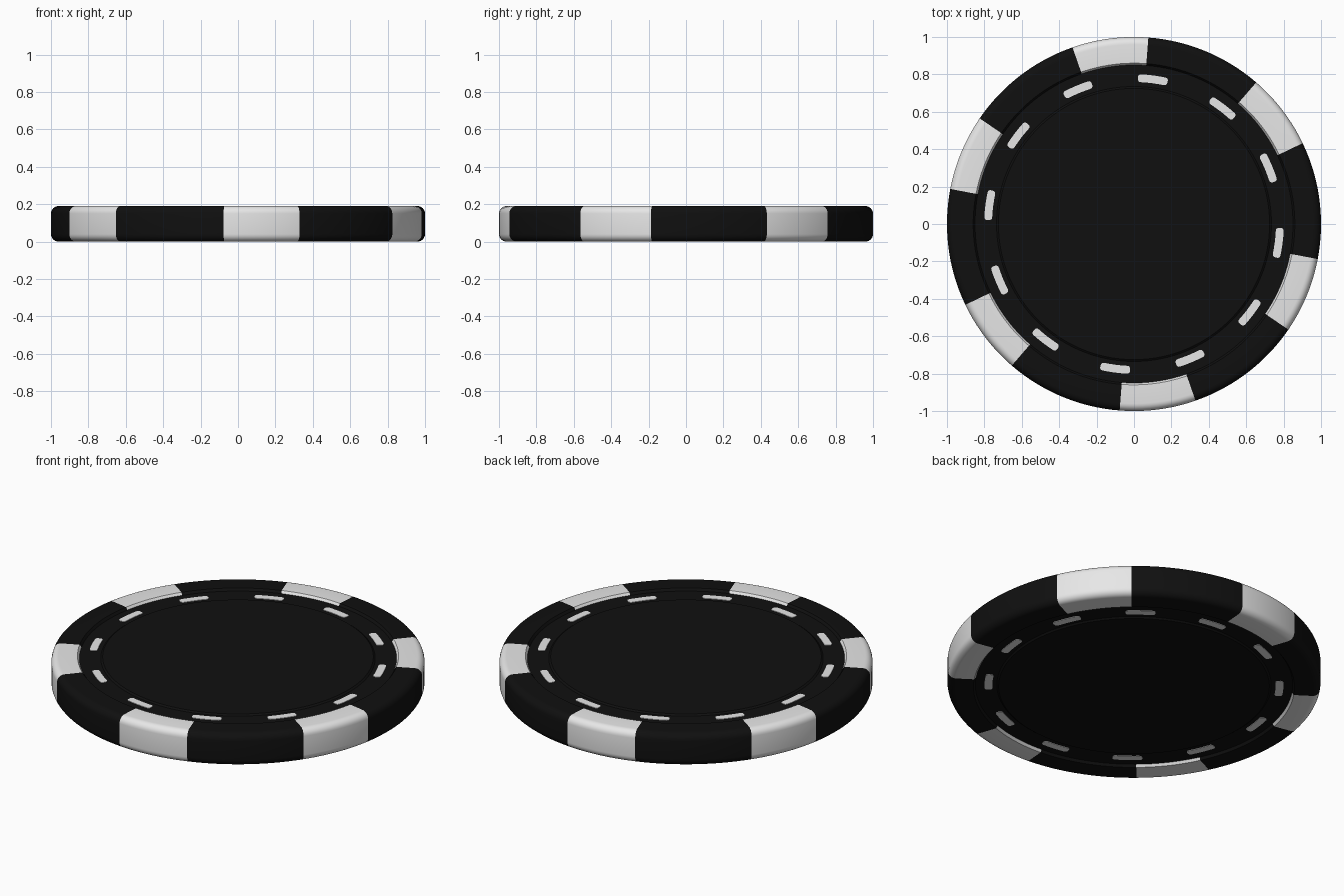
import bpy, bmesh, math

if "Cube" in bpy.data.objects:
    bpy.data.objects.remove(bpy.data.objects["Cube"])

H = 0.19          # chip thickness
MID = H / 2
SPOT_C, SPOT_HALF = 37.4, 11.8   # edge spot centre and half width, degrees


def material(name, c):
    m = bpy.data.materials.new(name)
    m.diffuse_color = (c, c, c, 1)
    m.use_nodes = True
    m.node_tree.nodes["Principled BSDF"].inputs["Base Color"].default_value = m.diffuse_color
    return m


black = material("black clay", 0.005)
white = material("white clay", 0.8)


def finish(name, bm, mats):
    bmesh.ops.recalc_face_normals(bm, faces=bm.faces)
    me = bpy.data.meshes.new(name)
    bm.to_mesh(me)
    bm.free()
    ob = bpy.data.objects.new(name, me)
    bpy.context.collection.objects.link(ob)
    for m in mats:
        me.materials.append(m)
    bpy.ops.object.select_all(action='DESELECT')
    ob.select_set(True)
    bpy.context.view_layer.objects.active = ob
    bpy.ops.object.shade_smooth_by_angle(angle=math.radians(35))
    return ob


# Chip body: upper half profile (radius, height), mirrored for the underside
R = 0.04
half = [(0.725, 0.184), (0.735, 0.176), (0.85, 0.176), (0.86, H)]
half += [(1 - R + R * math.sin(a), H - R + R * math.cos(a))
         for a in (math.radians(15 * i) for i in range(7))]
profile = half + [(r, H - z) for r, z in reversed(half)]

# Angles line up with the edges of the six white spots
angles, is_white = [], []
for k in range(6):
    start = SPOT_C - SPOT_HALF + 60 * k
    for i in range(10):
        angles.append(start + 2 * SPOT_HALF * i / 10)
        is_white.append(True)
    for i in range(15):
        angles.append(start + 2 * SPOT_HALF + (60 - 2 * SPOT_HALF) * i / 15)
        is_white.append(False)

bm = bmesh.new()
cols = [[bm.verts.new((r * math.cos(math.radians(a)), r * math.sin(math.radians(a)), z))
         for r, z in profile] for a in angles]
n = len(cols)
for i in range(n):
    a, b = cols[i], cols[(i + 1) % n]
    for j in range(len(profile) - 1):
        f = bm.faces.new((a[j], b[j], b[j + 1], a[j + 1]))
        on_rim = min(profile[j][0], profile[j + 1][0]) > 0.849
        f.material_index = int(is_white[i] and on_rim and
                               max(profile[j][0], profile[j + 1][0]) > 0.855)
bm.faces.new([c[0] for c in cols])     # top centre disc
bm.faces.new([c[-1] for c in cols])    # bottom centre disc
finish("chip_body", bm, [black, white])


# Dashes: thin rounded plates bent along the groove, on both sides
def dash_ring(name, z0, z1):
    bm = bmesh.new()
    L, W, c, rad = 0.08, 0.021, 0.015, 0.78
    outline = []
    for q, (sx, sy) in enumerate([(1, 1), (-1, 1), (-1, -1), (1, -1)]):
        for i in range(5):
            t = math.radians(90 * q + 22.5 * i)
            outline.append((sx * (L - c) + c * math.cos(t), sy * (W - c) + c * math.sin(t)))
        if sy > 0 and sx > 0 or sy < 0 and sx < 0:   # points along the long edges
            outline += [(sx * x, sy * W) for x in (0.035, 0, -0.035)]
    for k in range(12):
        base = math.radians(22.6 + 30 * k)
        rings = [[bm.verts.new(((rad + y) * math.cos(base - x / rad),
                                (rad + y) * math.sin(base - x / rad), z))
                  for x, y in outline] for z in (z0, z1)]
        bm.faces.new(rings[0])
        bm.faces.new(rings[1])
        m = len(outline)
        for i in range(m):
            j = (i + 1) % m
            bm.faces.new((rings[0][i], rings[0][j], rings[1][j], rings[1][i]))
    return finish(name, bm, [white])


dash_ring("top_dashes", 0.174, 0.179)
dash_ring("bottom_dashes", H - 0.179, H - 0.174)
